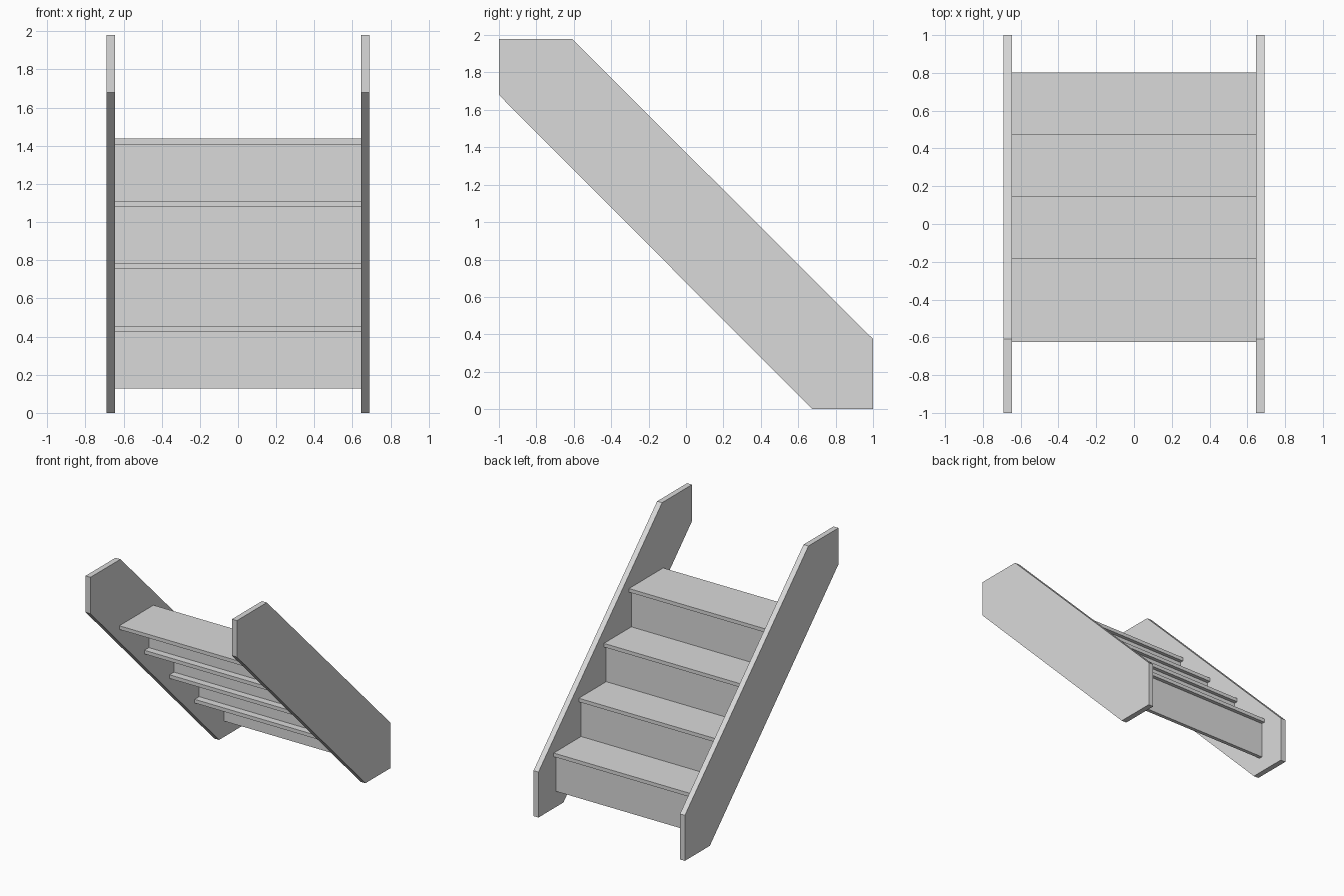
import bpy
import bmesh
from mathutils import Vector

cube = bpy.data.objects.get("Cube")
if cube:
    bpy.data.objects.remove(cube, do_unlink=True)

grey = bpy.data.materials.new("plain_grey")
grey.use_nodes = True
colour = (0.7, 0.7, 0.7, 1)
grey.diffuse_color = colour
grey.node_tree.nodes["Principled BSDF"].inputs["Base Color"].default_value = colour


def extrude_profile(name, profile, x0, x1):
    """Extrude a closed (y, z) outline from x0 to x1."""
    bm = bmesh.new()
    face = bm.faces.new([bm.verts.new((x0, y, z)) for y, z in profile])
    result = bmesh.ops.extrude_face_region(bm, geom=[face])
    verts = [v for v in result["geom"] if isinstance(v, bmesh.types.BMVert)]
    bmesh.ops.translate(bm, verts=verts, vec=Vector((x1 - x0, 0, 0)))
    bmesh.ops.recalc_face_normals(bm, faces=bm.faces)
    mesh = bpy.data.meshes.new(name)
    bm.to_mesh(mesh)
    bm.free()
    mesh.materials.append(grey)
    obj = bpy.data.objects.new(name, mesh)
    bpy.context.collection.objects.link(obj)
    return obj


def board(name, y0, y1, z0, z1):
    """Rectangular board spanning between the stringers."""
    return extrude_profile(name, [(y0, z0), (y1, z0), (y1, z1), (y0, z1)], -INNER, INNER)


INNER, OUTER = 0.645, 0.69
STEP = 0.327          # rise and run of each step
THICK = 0.03          # board thickness
DEPTH = 0.445         # tread depth
NOSE = 0.03           # tread overhang past the riser

# Sloping side boards
outline = [(-1, 1.68), (-1, 1.98), (-0.61, 1.98), (1, 0.375), (1, 0), (0.675, 0)]
extrude_profile("left_stringer", outline, INNER, OUTER)
extrude_profile("right_stringer", outline, -OUTER, -INNER)

# Treads, each with a riser beneath its nose
for i in range(4):
    nose_y = 0.802 - i * STEP
    top = 0.456 + i * STEP
    board(f"tread_{i + 1}", nose_y - DEPTH, nose_y, top - THICK, top)
    board(f"riser_{i + 1}", nose_y - NOSE - THICK, nose_y - NOSE, top - STEP, top - THICK)
